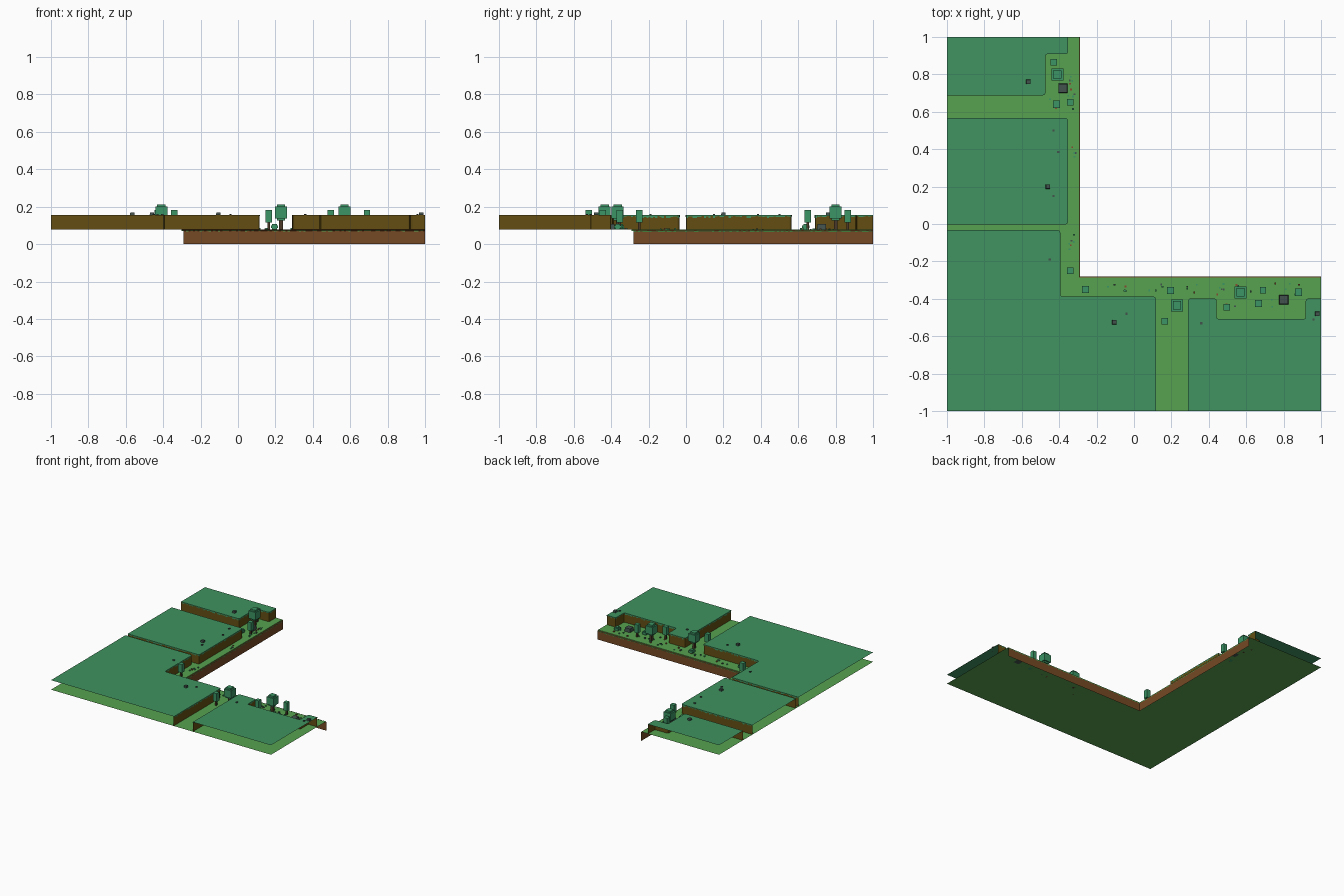
import bpy, bmesh, random
from mathutils import Vector

if "Cube" in bpy.data.objects:
    bpy.data.objects.remove(bpy.data.objects["Cube"])

random.seed(4)
LOW, HIGH = 0.077, 0.155          # meadow and plateau levels


def mat(name, r, g, b):
    m = bpy.data.materials.new(name)
    m.diffuse_color = (r, g, b, 1)
    m.use_nodes = True
    m.node_tree.nodes["Principled BSDF"].inputs["Base Color"].default_value = m.diffuse_color
    return m


MEADOW = mat("meadow green", 0.095, 0.36, 0.08)
GRASS = mat("plateau green", 0.052, 0.29, 0.115)
LEAF = mat("leaf green", 0.045, 0.30, 0.13)
CLIFF = mat("red brown earth", 0.18, 0.068, 0.018)
BANK = mat("olive brown earth", 0.125, 0.076, 0.006)
TRUNK = mat("trunk brown", 0.07, 0.04, 0.02)
ROCK = mat("rock grey", 0.055, 0.085, 0.075)
FLOWER = mat("flower red", 0.25, 0.07, 0.03)


def finish(name, bm, material):
    me = bpy.data.meshes.new(name)
    bm.to_mesh(me)
    bm.free()
    me.materials.append(material)
    ob = bpy.data.objects.new(name, me)
    bpy.context.collection.objects.link(ob)
    return ob


def rounded(path, r=0.012):
    """Round the inner corners of an open 2D path."""
    pts = [Vector(p) for p in path]
    out = [pts[0]]
    for a, b, c in zip(pts, pts[1:], pts[2:]):
        p, q = b + (a - b).normalized() * r, b + (c - b).normalized() * r
        out += [p, p * 0.25 + b * 0.5 + q * 0.25, q]
    return out + [pts[-1]]


def sheet(name, path, z, material):
    bm = bmesh.new()
    bm.faces.new([bm.verts.new((p[0], p[1], z)) for p in path])
    finish(name, bm, material)


def wall(name, top, bottom, z0, z1, material):
    bm = bmesh.new()
    lo = [bm.verts.new((p[0], p[1], z0)) for p in bottom]
    hi = [bm.verts.new((p[0], p[1], z1)) for p in top]
    for i in range(len(lo) - 1):
        bm.faces.new((lo[i], lo[i + 1], hi[i + 1], hi[i]))
    finish(name, bm, material)


def fringe(name, path, z, material, out, drop):
    """Ragged strip of grass hanging over the edge (outside is right of path)."""
    bm = bmesh.new()
    for a, b in zip(path, path[1:]):
        d = b - a
        n = max(1, round(d.length / 0.012))
        o = Vector((d.y, -d.x)).normalized() * out
        for i in range(n):
            p, q = a + d * i / n, a + d * (i + 1) / n
            h = drop * random.choice((0.5, 0.7, 1.0, 1.4))
            po, qo = p + o, q + o
            top = [bm.verts.new((v.x, v.y, z)) for v in (p, po, qo, q)]
            low = [bm.verts.new((v.x, v.y, z - h)) for v in (po, qo)]
            bm.faces.new(top)
            bm.faces.new((low[0], low[1], top[2], top[1]))
    finish(name, bm, material)


def box(bm, x, y, z0, z1, w, taper=1.0):
    s = w / 2
    lo = [bm.verts.new((x + i * s, y + j * s, z0))
          for i, j in ((-1, -1), (1, -1), (1, 1), (-1, 1))]
    t = s * taper
    hi = [bm.verts.new((x + i * t, y + j * t, z1))
          for i, j in ((-1, -1), (1, -1), (1, 1), (-1, 1))]
    bm.faces.new(lo[::-1])
    bm.faces.new(hi)
    for i in range(4):
        j = (i + 1) % 4
        bm.faces.new((lo[i], lo[j], hi[j], hi[i]))


# Lower meadow with its sloping cliff
rim = [Vector(p) for p in ((1, -0.291), (-0.301, -0.291), (-0.301, 1))]
foot = [Vector(p) for p in ((1, -0.281), (-0.291, -0.281), (-0.291, 1))]
sheet("meadow", rim + [(-1, 1), (-1, -1), (1, -1)], LOW, MEADOW)
wall("cliff", foot, foot, 0, LOW - 0.006, CLIFF)
wall("cliff_lip", rim, foot, LOW - 0.006, LOW, CLIFF)
fringe("cliff_grass", rim, LOW + 0.001, MEADOW, 0.006, 0.007)
fringe("cliff_face_grass", foot, LOW - 0.006, MEADOW, 0.001, 0.005)

# Upper plateaus: inner edge path, then outer corners
plateaus = {
    "north_plateau": ([(-1, .69), (-.475, .69), (-.475, .91), (-.355, .91), (-.355, 1)],
                      [(-1, 1)]),
    "middle_plateau": ([(-1, 0), (-.355, 0), (-.355, .565), (-1, .565)], []),
    "corner_plateau": ([(.115, -1), (.115, -.39), (-.395, -.39), (-.395, -.035), (-1, -.035)],
                       [(-1, -1)]),
    "east_plateau": ([(1, -.4), (.92, -.4), (.92, -.51), (.44, -.51), (.44, -.4),
                      (.29, -.4), (.29, -1)], [(1, -1)]),
}
for name, (edge, corners) in plateaus.items():
    path = rounded(edge)
    sheet(name, path + corners, HIGH, GRASS)
    wall(name + "_bank", path, path, LOW, HIGH, BANK)
    fringe(name + "_fringe", path, HIGH, GRASS, 0.002, 0.011)

# Trees: tall ones have a stepped crown
trunks, crowns = bmesh.new(), bmesh.new()
for x, y in ((-.41, .80), (.57, -.365), (.23, -.435)):
    box(trunks, x, y, LOW, 0.13, 0.02)
    box(crowns, x, y, 0.126, 0.138, 0.044)
    box(crowns, x, y, 0.138, 0.2, 0.064)
    box(crowns, x, y, 0.2, 0.213, 0.044)
for x, y in ((-.34, .65), (.165, -.52), (-.34, -.25), (.69, -.355), (-.43, .865), (.495, -.445)):
    box(trunks, x, y, LOW, 0.12, 0.013)
    box(crowns, x, y, 0.115, 0.183, 0.034)
finish("tree_trunks", trunks, TRUNK)
finish("tree_crowns", crowns, LEAF)

# Low bushes
bushes = bmesh.new()
for x, y in ((-.26, -.35), (.195, -.355), (.665, -.425), (.88, -.365), (-.415, .64)):
    box(bushes, x, y, LOW, 0.085, 0.026)
    box(bushes, x, y, 0.085, 0.1, 0.038)
    box(bushes, x, y, 0.1, 0.107, 0.026)
finish("bushes", bushes, LEAF)

# Rocks in the meadow and on the plateaus
rocks = bmesh.new()
for x, y in ((-.38, .725), (.80, -.405)):
    box(rocks, x, y, LOW, 0.107, 0.05, 0.9)
for x, y in ((-.565, .76), (-.46, .2), (-.105, -.525), (.98, -.48)):
    box(rocks, x, y, HIGH, 0.17, 0.024, 0.9)
for x, y in ((-.43, .5), (-.405, .385), (-.43, .15), (-.45, -.19), (-.04, -.48),
             (.36, -.53), (.96, -.51)):
    box(rocks, x, y, HIGH, 0.162, 0.012)
finish("rocks", rocks, ROCK)

# Scattered tufts, pebbles and flowers: clusters of (x0, x1, y0, y1, count)
clusters = ((-.36, -.31, .6, .87, 12), (-.47, -.36, .61, .68, 3), (-.345, -.31, .35, .42, 3),
            (-.36, -.32, -.15, -.03, 6), (-.16, -.02, -.36, -.32, 6),
            (.08, .34, -.38, -.32, 9), (.43, .92, -.39, -.31, 20), (.48, .85, -.46, -.40, 6))
for name, material, share in (("tufts", LEAF, 0.6), ("pebbles", ROCK, 0.2),
                              ("flowers", FLOWER, 0.2)):
    bm = bmesh.new()
    for x0, x1, y0, y1, n in clusters:
        for _ in range(round(n * share)):
            box(bm, random.uniform(x0, x1), random.uniform(y0, y1), LOW,
                LOW + random.uniform(0.004, 0.01), 0.009)
    finish(name, bm, material)
